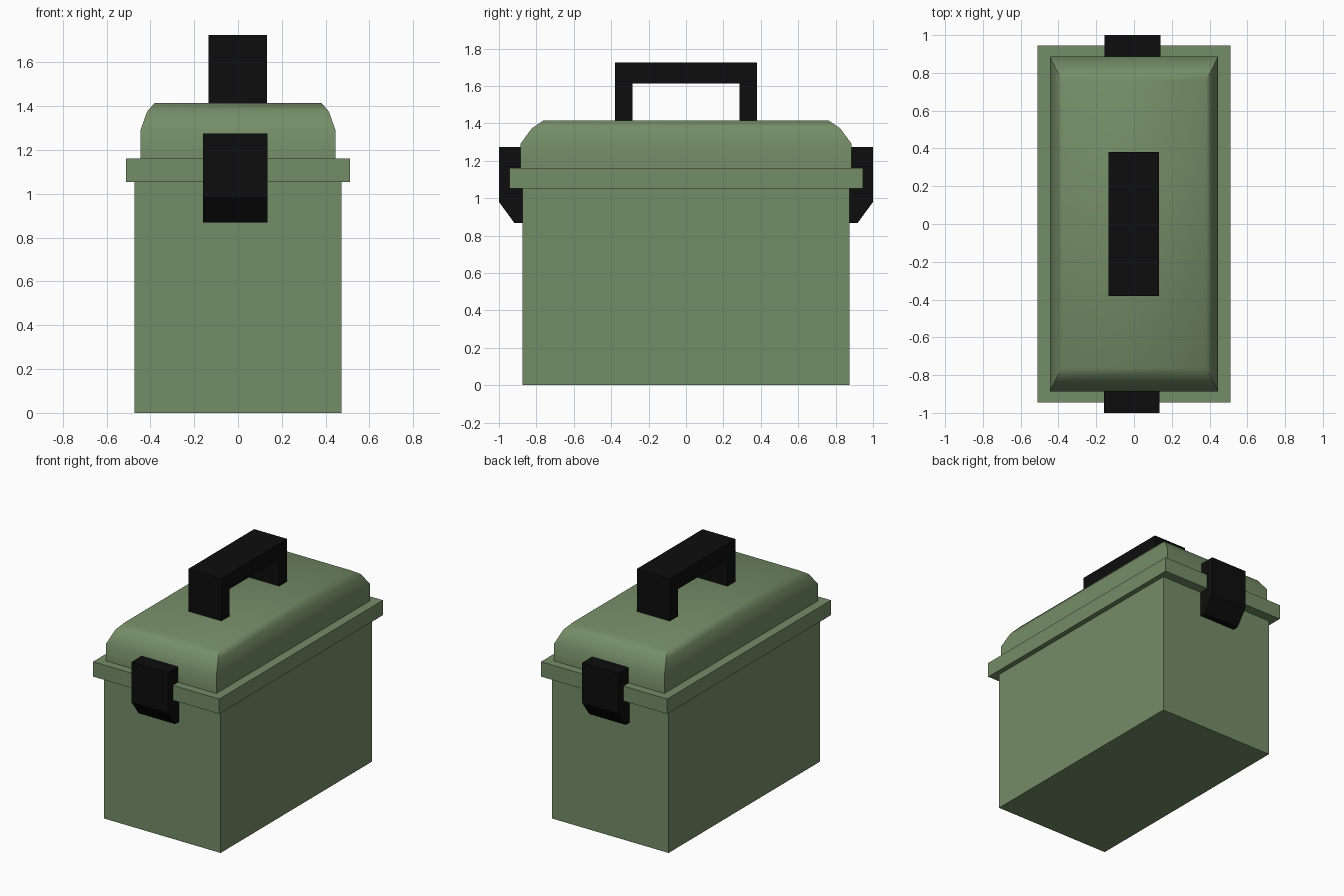
import bpy, bmesh, math

cube = bpy.data.objects.get("Cube")
if cube:
    bpy.data.objects.remove(cube, do_unlink=True)


def make_material(name, colour):
    mat = bpy.data.materials.new(name)
    mat.use_nodes = True
    mat.diffuse_color = colour
    mat.node_tree.nodes["Principled BSDF"].inputs["Base Color"].default_value = colour
    return mat


green = make_material("olive_green", (0.175, 0.265, 0.135, 1))
black = make_material("black_plastic", (0.004, 0.004, 0.004, 1))


def finish(bm, name, mat):
    bmesh.ops.recalc_face_normals(bm, faces=bm.faces)
    mesh = bpy.data.meshes.new(name)
    bm.to_mesh(mesh)
    bm.free()
    mesh.materials.append(mat)
    obj = bpy.data.objects.new(name, mesh)
    bpy.context.collection.objects.link(obj)
    return obj


def stack(name, rings, mat):
    """Loft rectangular rings given as (half width, half depth, height)."""
    bm = bmesh.new()
    loops = [[bm.verts.new((sx * w, sy * d, z))
              for sx, sy in ((-1, -1), (1, -1), (1, 1), (-1, 1))]
             for w, d, z in rings]
    for low, high in zip(loops, loops[1:]):
        for i in range(4):
            j = (i + 1) % 4
            bm.faces.new((low[i], low[j], high[j], high[i]))
    bm.faces.new(loops[0])
    bm.faces.new(loops[-1])
    return finish(bm, name, mat)


def extrude_profile(name, profile, x0, x1, mat):
    """Extrude a (y, z) outline along x."""
    bm = bmesh.new()
    face = bm.faces.new([bm.verts.new((x0, y, z)) for y, z in profile])
    moved = bmesh.ops.extrude_face_region(bm, geom=[face])["geom"]
    verts = [v for v in moved if isinstance(v, bmesh.types.BMVert)]
    bmesh.ops.translate(bm, verts=verts, vec=(x1 - x0, 0, 0))
    return finish(bm, name, mat)


# Box body and lid rim
stack("box_body", [(0.472, 0.875, 0), (0.472, 0.875, 1.06)], green)
stack("lid_rim", [(0.51, 0.945, 1.053), (0.51, 0.945, 1.162)], green)

# Lid with rounded shoulders and crisp corner edges
lid = stack("lid", [(0.445, 0.886, 1.15), (0.445, 0.886, 1.29),
                    (0.415, 0.823, 1.375), (0.38, 0.762, 1.415)], green)
bpy.context.view_layer.objects.active = lid
lid.select_set(True)
bpy.ops.object.shade_smooth_by_angle(angle=math.radians(50))
lid.select_set(False)

# Carry handle
extrude_profile("handle", [(-0.38, 1.40), (-0.38, 1.725), (0.38, 1.725), (0.38, 1.40),
                           (0.287, 1.40), (0.287, 1.613), (-0.287, 1.613), (-0.287, 1.40)],
                -0.135, 0.132, black)

# Latches on the front and back
latch = [(0.86, 1.275), (1.0, 1.275), (1.0, 0.98), (0.918, 0.868), (0.86, 0.868)]
for name, side, shift in (("front_latch", -1, 0), ("back_latch", 1, 0.004)):
    extrude_profile(name, [(side * y, z) for y, z in latch],
                    -0.16 + shift, 0.135 + shift, black)
